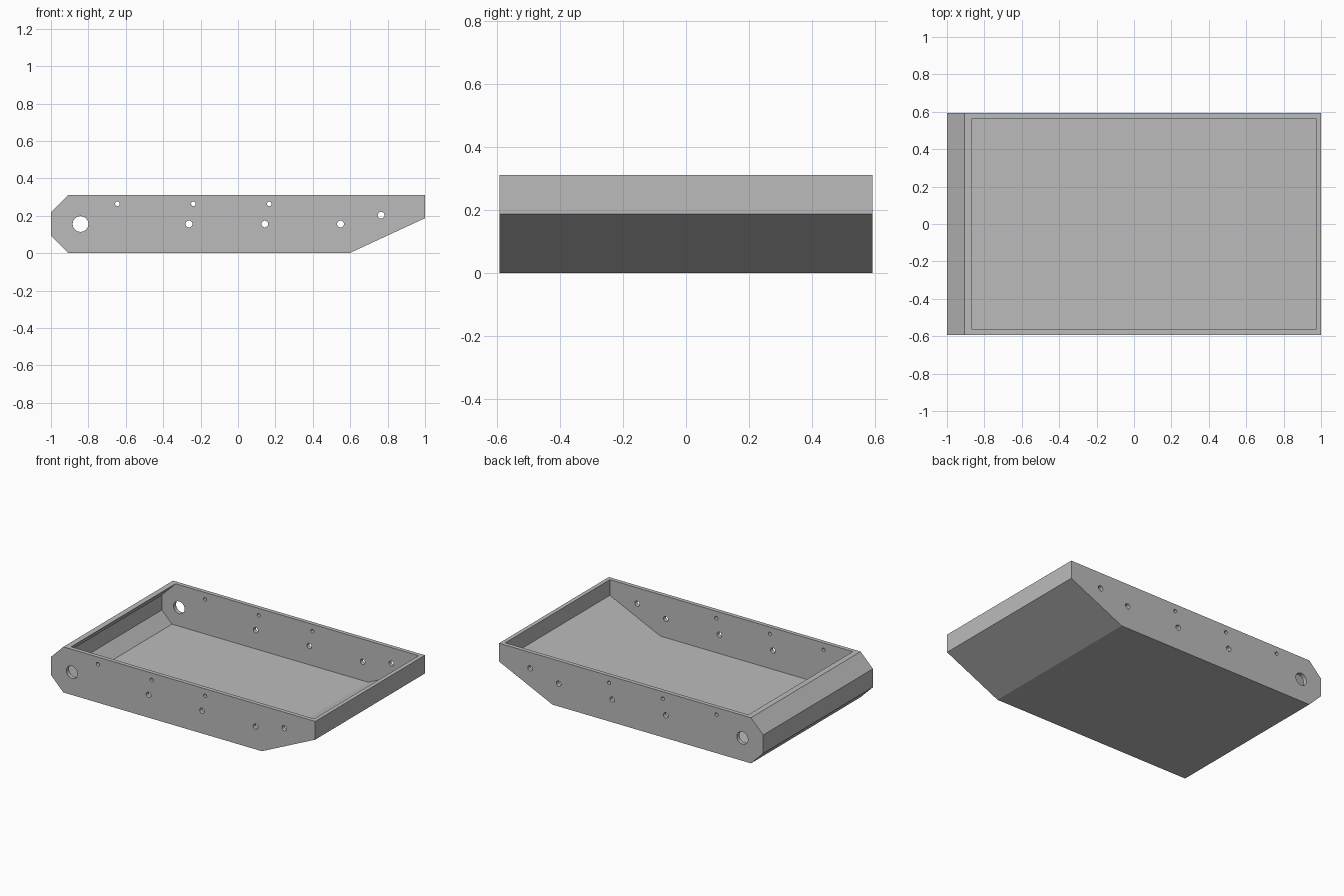
import bpy, bmesh, math
from mathutils import Vector, Matrix, geometry

cube = bpy.data.objects.get("Cube")
if cube:
    bpy.data.objects.remove(cube, do_unlink=True)

HALF_DEPTH, HEIGHT, WALL = 0.593, 0.312, 0.028
CHAMFER = 0.093

# Side profile (x, z), counter-clockwise; the fifth edge is the open top
profile = [Vector(p) for p in (
    (-1, CHAMFER), (-1 + CHAMFER, 0), (0.596, 0), (1, 0.187),
    (1, HEIGHT), (-1 + CHAMFER, HEIGHT), (-1, HEIGHT - CHAMFER))]
TOP_EDGE = 4


def make_object(name, bm):
    bmesh.ops.recalc_face_normals(bm, faces=bm.faces)
    mesh = bpy.data.meshes.new(name)
    bm.to_mesh(mesh)
    bm.free()
    obj = bpy.data.objects.new(name, mesh)
    bpy.context.collection.objects.link(obj)
    return obj


def prism(name, points, half_depth):
    bm = bmesh.new()
    face = bm.faces.new([bm.verts.new((p.x, -half_depth, p.y)) for p in points])
    ext = bmesh.ops.extrude_face_region(bm, geom=[face])
    verts = [v for v in ext["geom"] if isinstance(v, bmesh.types.BMVert)]
    bmesh.ops.translate(bm, verts=verts, vec=(0, 2 * half_depth, 0))
    return make_object(name, bm)


def inset(points, wall):
    # Move every edge inward by the wall, but push the top edge out to open the tray
    lines = []
    for i, a in enumerate(points):
        b = points[(i + 1) % len(points)]
        d = (b - a).normalized()
        shift = Vector((-d.y, d.x)) * (-0.03 if i == TOP_EDGE else wall)
        lines.append((a + shift, b + shift))
    return [geometry.intersect_line_line_2d(*[
        p for a, b in (lines[i - 1], lines[i])
        for p in (a - (b - a) * 9, b + (b - a) * 9)]) for i in range(len(lines))]


def cut(target, cutter):
    mod = target.modifiers.new(cutter.name, "BOOLEAN")
    mod.operation, mod.solver, mod.object = "DIFFERENCE", "EXACT", cutter
    bpy.context.view_layer.objects.active = target
    bpy.ops.object.modifier_apply(modifier=mod.name)
    bpy.data.objects.remove(cutter, do_unlink=True)


# Solid body, then the hollow inside
tray = prism("tray", profile, HALF_DEPTH)
cut(tray, prism("cavity", inset(profile, WALL), HALF_DEPTH - WALL))

# Round holes through both side walls: x, z, radius
MID = HEIGHT / 2
holes = [(-0.842, MID, 0.042), (0.765, 0.203, 0.018)]
holes += [(x, MID, 0.018) for x in (-0.262, 0.143, 0.548)]
holes += [(x, 0.264, 0.012) for x in (-0.645, -0.239, 0.167)]
bm = bmesh.new()
for x, z, r in holes:
    bmesh.ops.create_cone(
        bm, cap_ends=True, segments=32, radius1=r, radius2=r, depth=2,
        matrix=Matrix.Translation((x, 0, z)) @ Matrix.Rotation(math.pi / 2, 4, "X"))
cut(tray, make_object("hole_cutters", bm))

# Plain grey finish
grey = bpy.data.materials.new("grey")
grey.use_nodes = True
colour = (0.5, 0.5, 0.5, 1)
grey.diffuse_color = colour
grey.node_tree.nodes["Principled BSDF"].inputs["Base Color"].default_value = colour
tray.data.materials.clear()
tray.data.materials.append(grey)

bpy.ops.object.select_all(action="DESELECT")
tray.select_set(True)
bpy.context.view_layer.objects.active = tray
bpy.ops.object.shade_smooth_by_angle(angle=math.radians(20))
